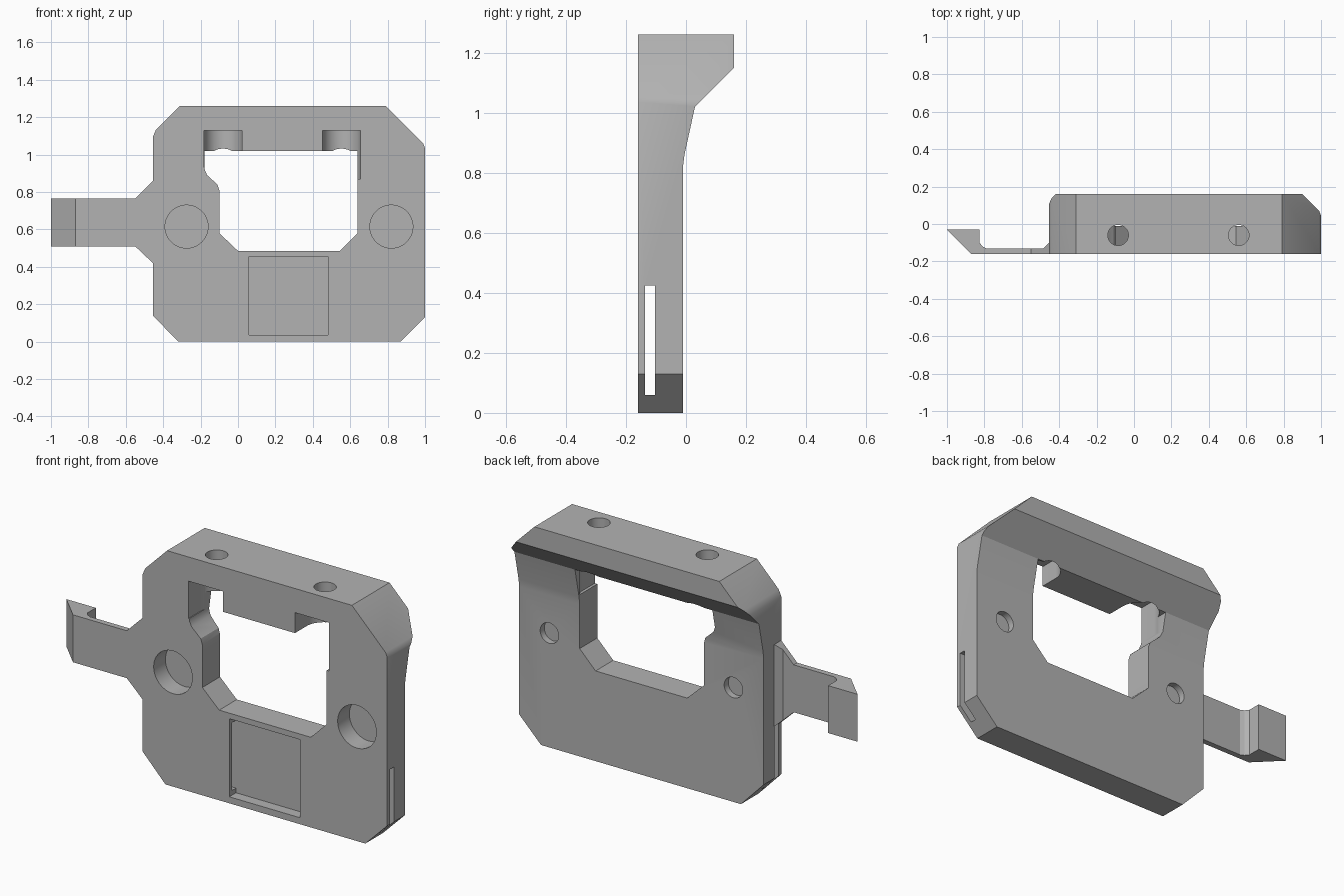
import bpy, bmesh, math
from mathutils import Vector

cube = bpy.data.objects.get("Cube")
if cube:
    bpy.data.objects.remove(cube, do_unlink=True)

grey = bpy.data.materials.new("plain grey")
grey.use_nodes = True
colour = (0.45, 0.45, 0.45, 1)
grey.diffuse_color = colour
grey.node_tree.nodes["Principled BSDF"].inputs["Base Color"].default_value = colour


def prism(name, points, axis, low, high):
    """Extrude a 2D outline along one axis."""
    place = {"x": lambda a, b, t: (t, a, b),
             "y": lambda a, b, t: (a, t, b),
             "z": lambda a, b, t: (a, b, t)}[axis]
    bm = bmesh.new()
    face = bm.faces.new([bm.verts.new(place(a, b, low)) for a, b in points])
    top = bmesh.ops.extrude_face_region(bm, geom=[face])["geom"]
    shift = Vector(place(0, 0, high - low))
    bmesh.ops.translate(bm, vec=shift, verts=[v for v in top if isinstance(v, bmesh.types.BMVert)])
    bmesh.ops.recalc_face_normals(bm, faces=bm.faces)
    mesh = bpy.data.meshes.new(name)
    bm.to_mesh(mesh)
    bm.free()
    mesh.materials.append(grey)
    obj = bpy.data.objects.new(name, mesh)
    bpy.context.collection.objects.link(obj)
    return obj


def arc(cx, cy, r, start=0, end=360, steps=48):
    count = steps if end - start == 360 else steps + 1
    angles = [math.radians(start + (end - start) * i / steps) for i in range(count)]
    return [(cx + r * math.cos(a), cy + r * math.sin(a)) for a in angles]


def combine(target, tool, operation):
    """Apply a boolean and discard the helper."""
    tool.hide_render = True
    mod = target.modifiers.new(operation, "BOOLEAN")
    mod.object, mod.operation, mod.solver = tool, operation, "EXACT"
    bpy.context.view_layer.update()
    graph = bpy.context.evaluated_depsgraph_get()
    result = bpy.data.meshes.new_from_object(target.evaluated_get(graph))
    target.modifiers.clear()
    target.data = result
    bpy.data.objects.remove(tool, do_unlink=True)


# Plate with a flared top flange, trimmed to the front outline
body = prism("bracket_body", [(-.16, 0), (-.01, 0), (-.01, .82), (-.005, .86), (.03, 1.02),
                              (.16, 1.15), (.16, 1.26), (-.16, 1.26)], "x", -.6, 1.1)
outline = prism("outline", [(-.32, 0), (.87, 0), (1, .13), (1, 1.035), (.99, 1.06), (.79, 1.26),
                            (-.31, 1.26), (-.44, 1.13), (-.455, 1.095), (-.455, .14)], "y", -.5, .5)
combine(body, outline, "INTERSECT")

# Side arm with hooked tip
arm = prism("arm", [(-1, -.03), (-.87, -.16), (-.4, -.16), (-.4, -.1), (-.455, -.1), (-.485, -.13),
                    (-.79, -.13), (-.81, -.12), (-.825, -.1), (-.825, -.03)], "z", .3, 1)
arm_outline = prism("arm_outline", [(-1.1, .51), (-.55, .51), (-.455, .42), (-.4, .42), (-.4, .86),
                                    (-.455, .86), (-.55, .765), (-1.1, .765)], "y", -.5, .5)
combine(arm, arm_outline, "INTERSECT")
combine(body, arm, "UNION")

# Central window
window = prism("window", [(-.1, .58), (0, .485), (.545, .485), (.64, .58), (.64, 1.02), (-.178, 1.02),
                          (-.178, .92), (-.165, .89), (-.11, .84), (-.1, .81)], "y", -.5, .5)
combine(body, window, "DIFFERENCE")

# Round-backed pockets and the vertical holes above them
for x, bottom in ((-.08, .93), (.553, .87)):
    pocket = arc(x, -.06, .102, 0, 180, 24) + [(x - .102, -.3), (x + .102, -.3)]
    combine(body, prism("pocket", pocket, "z", bottom, 1.13), "DIFFERENCE")
for x in (-.085, .56):
    combine(body, prism("top_hole", arc(x, -.06, .055), "z", 1.08, 1.4), "DIFFERENCE")

# Blind holes on the front and back
for x in (-.275, .82):
    combine(body, prism("front_hole", arc(x, .615, .115), "y", -.3, -.06), "DIFFERENCE")
    combine(body, prism("back_hole", arc(x, .615, .055), "y", -.045, .3), "DIFFERENCE")

# Square front recess and the slot running across the plate
recess = [(.06, .035), (.48, .035), (.48, .455), (.06, .455)]
combine(body, prism("recess", recess, "y", -.3, -.103), "DIFFERENCE")
slot = [(-.137, .06), (-.103, .06), (-.103, .425), (-.137, .425)]
combine(body, prism("slot", slot, "x", -.8, 1.2), "DIFFERENCE")

bpy.context.view_layer.objects.active = body
body.select_set(True)
bpy.ops.object.shade_smooth_by_angle(angle=math.radians(25))
